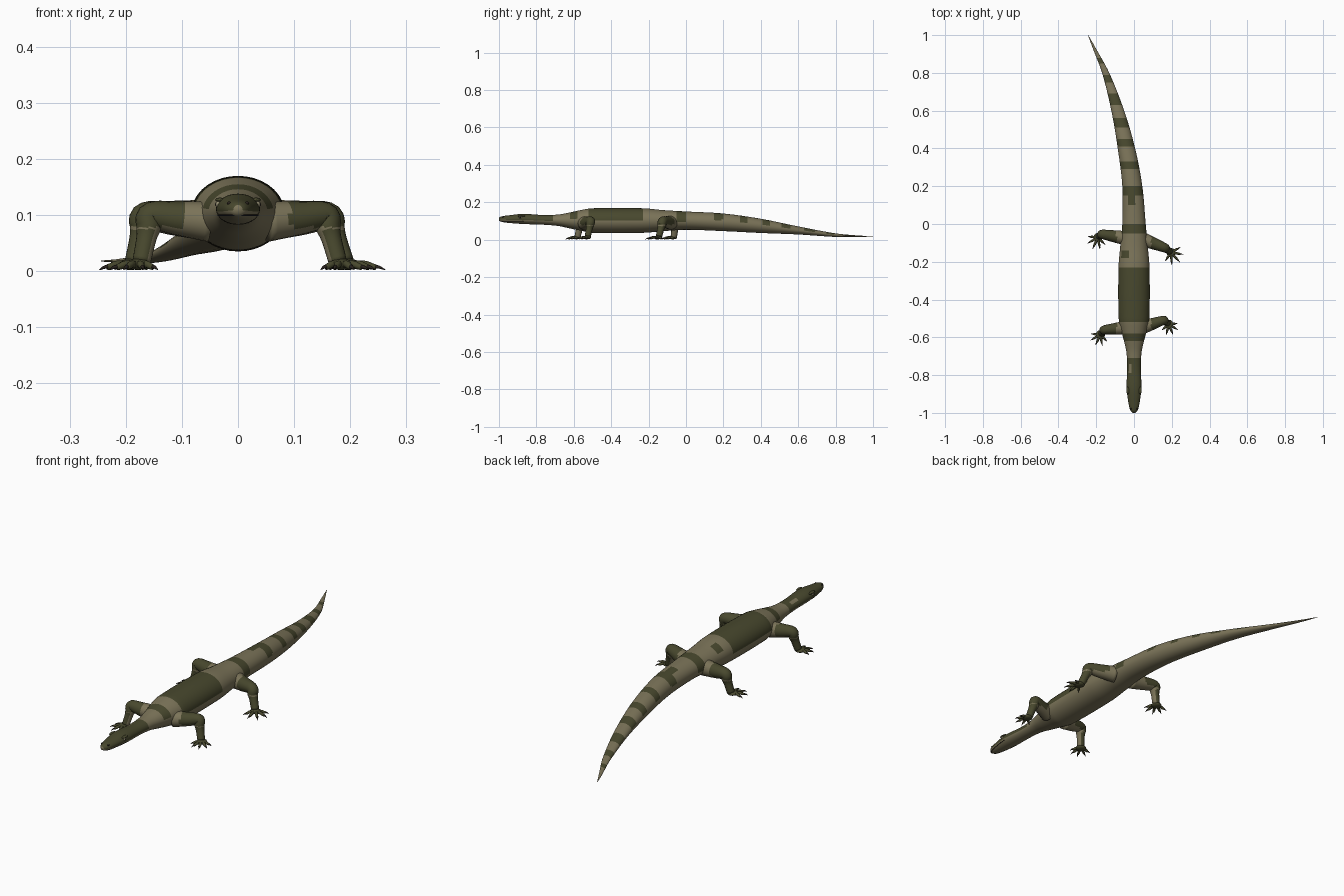
import bpy, bmesh, math
from mathutils import Vector, Matrix

if "Cube" in bpy.data.objects:
    bpy.data.objects.remove(bpy.data.objects["Cube"], do_unlink=True)


def material(name, rgb):
    m = bpy.data.materials.new(name)
    m.use_nodes = True
    m.diffuse_color = (*rgb, 1)
    m.node_tree.nodes["Principled BSDF"].inputs["Base Color"].default_value = (*rgb, 1)
    return m


TAN = material("tan skin", (0.2, 0.175, 0.1))
OLIVE = material("dark olive skin", (0.065, 0.065, 0.027))
CLAW = material("dark claw", (0.022, 0.016, 0.012))
EYE = material("pale eye", (0.3, 0.27, 0.17))
PALETTE = [TAN, OLIVE, CLAW, EYE]
LIGHT, DARK, BLACK, PALE = range(len(PALETTE))


def finish(name, bm):
    """Turn a bmesh into a smooth shaded object."""
    bmesh.ops.recalc_face_normals(bm, faces=bm.faces)
    mesh = bpy.data.meshes.new(name)
    for f in bm.faces:
        f.smooth = True
    bm.to_mesh(mesh)
    bm.free()
    for m in PALETTE:
        mesh.materials.append(m)
    ob = bpy.data.objects.new(name, mesh)
    bpy.context.collection.objects.link(ob)
    return ob


def hermite(keys, t):
    """Smooth interpolation of rows whose first entry is the parameter."""
    i = max(k for k in range(len(keys) - 1) if k == 0 or keys[k][0] <= t)
    a, b = keys[i], keys[i + 1]
    p, n = keys[max(i - 1, 0)], keys[min(i + 2, len(keys) - 1)]
    h = b[0] - a[0]
    u = (t - a[0]) / h
    row = []
    for c in range(1, len(a)):
        ma = (b[c] - p[c]) / (b[0] - p[0]) * h
        mb = (n[c] - a[c]) / (n[0] - a[0]) * h
        row.append(a[c] + u * (ma + u * (3 * (b[c] - a[c]) - 2 * ma - mb
                   + u * (2 * (a[c] - b[c]) + ma + mb))))
    return row


def skin(bm, rings, index=LIGHT):
    """Bridge rings of points and close both ends."""
    loops = [[bm.verts.new(p) for p in ring] for ring in rings]
    n = len(loops[0])
    faces = [bm.faces.new((a[i], a[(i + 1) % n], b[(i + 1) % n], b[i]))
             for a, b in zip(loops, loops[1:]) for i in range(n)]
    faces += [bm.faces.new(loops[0]), bm.faces.new(loops[-1])]
    for f in faces:
        f.material_index = index
    return faces


def tube(bm, points, ref, steps, sides, index=LIGHT):
    """Round tube through points of (x, y, z, radius)."""
    keys = [(k, *p) for k, p in enumerate(points)]
    rows = [hermite(keys, k * (len(keys) - 1) / steps) for k in range(steps + 1)]
    centres = [Vector(r[:3]) for r in rows]
    rings = []
    for k, (c, row) in enumerate(zip(centres, rows)):
        along = centres[min(k + 1, steps)] - centres[max(k - 1, 0)]
        u = along.cross(ref).normalized()
        v = along.cross(u).normalized()
        rings.append([c + row[3] * (math.cos(a) * u + math.sin(a) * v)
                      for a in (math.tau * s / sides for s in range(sides))])
    return skin(bm, rings, index)


def ball(bm, centre, size, index):
    mat = Matrix.Translation(centre) @ Matrix.Diagonal((*size, 1))
    verts = bmesh.ops.create_uvsphere(bm, u_segments=14, v_segments=8,
                                      radius=1, matrix=mat)["verts"]
    for f in {f for v in verts for f in v.link_faces}:
        f.material_index = index


# Body, head and tail: y, centre x, half width, top z, bottom z
PROFILE = [
    (-1, 0, .008, .118, .102), (-.985, 0, .02, .125, .095),
    (-.95, 0, .029, .13, .09), (-.87, 0, .039, .138, .084),
    (-.76, 0, .036, .132, .08), (-.68, 0, .04, .135, .073),
    (-.62, 0, .053, .146, .06), (-.56, 0, .069, .159, .048),
    (-.5, 0, .081, .168, .037), (-.23, 0, .082, .168, .037),
    (-.12, 0, .073, .158, .046), (0, 0, .062, .151, .053),
    (.2, -.009, .053, .14, .046), (.4, -.04, .046, .112, .036),
    (.6, -.086, .034, .071, .028), (.8, -.15, .019, .034, .015),
    (.93, -.21, .008, .022, .015), (1, -.243, .001, .019, .017)]
# Dark bands: first y, last y, lowest relative height
BANDS = [(-1, -.71, -.15), (-.62, -.58, .2), (-.52, -.23, -.05),
         (-.05, 0, -.1), (.15, .2, .25), (.29, .33, .2), (.41, .45, .2),
         (.51, .56, .1), (.63, .69, .1), (.75, .79, .1), (.85, .88, 0)]

bm = bmesh.new()
SIDES, STEPS = 36, 200
rings, spans = [], []
for k in range(STEPS + 1):
    y = 2 * k / STEPS - 1
    x, w, top, low = hermite(PROFILE, y)
    spans.append((x, (top + low) / 2, w, (top - low) / 2))
    rings.append([(x + w * math.cos(a), y, (top + low) / 2 + (top - low) / 2 * math.sin(a))
                  for a in (math.tau * s / SIDES for s in range(SIDES))])
for f in skin(bm, rings):
    c = f.calc_center_median()
    x, z, w, h = spans[min(int((c.y + 1) * STEPS / 2), STEPS)]
    rel, side = (c.z - z) / h, (c.x - x) / w
    banded = any(a < c.y < b and rel > low for a, b, low in BANDS)
    blotch = rel > .3 and ((.1 < c.y < .15 and -.5 < side < .2)
                           or (-.18 < c.y < -.14 and -.85 < side < -.4))
    fleck = rel > .2 and -.79 < c.y < -.74 and -.75 < side < -.35
    if (banded or blotch) and not fleck:
        f.material_index = DARK
finish("body_and_tail", bm)

# Eyes, brows and nostrils
for s, label in ((1, "left"), (-1, "right")):
    bm = bmesh.new()
    ball(bm, (s * .034, -.885, .119), (.006, .009, .007), PALE)
    ball(bm, (s * .038, -.886, .119), (.003, .004, .004), BLACK)
    finish(label + "_eye", bm)
    bm = bmesh.new()
    ball(bm, (s * .032, -.88, .127), (.009, .02, .004), DARK)
    finish(label + "_brow", bm)
    bm = bmesh.new()
    ball(bm, (s * .016, -.978, .121), (.004, .005, .003), BLACK)
    finish(label + "_nostril", bm)

# Mouth line along both jaws
bm = bmesh.new()
line = []
for k in range(17):
    a = math.pi * k / 16
    y = -.87 - .122 * math.sin(a)
    x, w, top, low = hermite(PROFILE, y)
    rel = (.1 - (top + low) / 2) / ((top - low) / 2)
    edge = w * math.sqrt(max(0, 1 - rel * rel))
    line.append((math.copysign(edge, math.cos(a)) if k != 8 else 0, y, .1, .0015))
tube(bm, line, Vector((0, 0, 1)), 32, 6, BLACK)
finish("mouth_line", bm)


def leg(name, s, hip, knee, foot, girth, fan, reach):
    """Bent leg with palm, five toes and claws; x values are outward."""
    hip, knee, foot = (Vector((s * p[0], p[1], p[2])) for p in (hip, knee, foot))
    mid = hip.lerp(knee, .55)
    shin = knee.lerp(foot, .5)
    bm = bmesh.new()
    path = [(*hip, 1.5 * girth), (*mid, 1.25 * girth), (*knee, girth),
            (*knee.lerp(foot, .25), .92 * girth),
            (*shin, .75 * girth), (*foot, .68 * girth)]
    start = hip.lerp(knee, .4)
    for f in tube(bm, path, Vector((0, 1, 0)), 30, 20):
        c = f.calc_center_median()
        f.normal_update()
        centre = shin if c.z < knee.z - girth else Vector((c.x, hip.lerp(knee, .5).y, hip.z))
        inner = c.z < centre.z - .4 * girth if centre is not shin else \
            s * (c.x - knee.lerp(foot, (knee.z - c.z) / (knee.z - foot.z)).x) < -.4 * girth
        if s * c.x > s * start.x and not inner:
            f.material_index = DARK
    finish(name + "_leg", bm)

    bm = bmesh.new()
    palm = Vector((foot.x + s * .006, foot.y - .006, .012))
    ball(bm, palm, (.024, .024, .01), DARK)
    claws = bmesh.new()
    for k in range(5):
        ang = math.radians(fan[0] + (fan[1] - fan[0]) * k / 4)
        out = Vector((s * math.cos(ang), math.sin(ang), 0))
        length = reach * (.8, .95, 1, .95, .8)[k]
        at = lambda d, z, r: (*(palm + out * length * d).xy, z, r)
        tube(bm, [at(.2, .012, .007), at(.5, .012, .0065),
                  at(.65, .009, .006), at(.8, .007, .005)],
             Vector((0, 0, 1)), 8, 8, DARK)
        tube(claws, [at(.75, .008, .004), at(.9, .007, .003), at(1.08, .002, .0005)],
             Vector((0, 0, 1)), 5, 6, BLACK)
    finish(name + "_foot", bm)
    finish(name + "_claws", claws)


leg("left_front", 1, (.05, -.545, .088), (.155, -.51, .099), (.178, -.525, .016),
    .024, (5, -140), .056)
leg("right_front", -1, (.05, -.55, .088), (.155, -.56, .099), (.172, -.58, .016),
    .024, (5, -135), .058)
leg("left_hind", 1, (.045, -.08, .09), (.16, -.125, .098), (.19, -.145, .016),
    .025, (30, -125), .066)
leg("right_hind", -1, (.045, -.075, .09), (.165, -.055, .098), (.185, -.065, .016),
    .025, (5, -135), .064)
